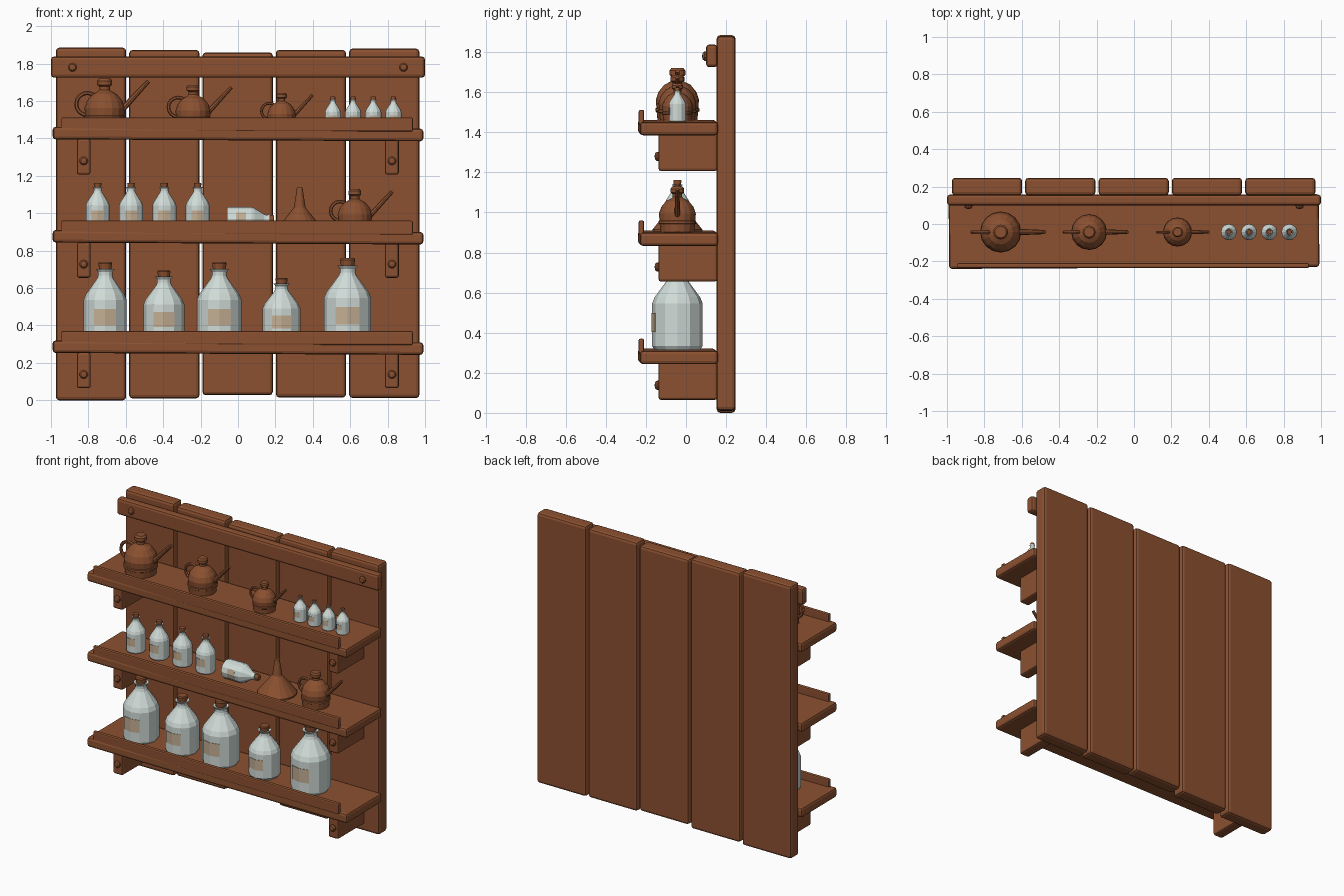
import bpy, bmesh
from math import radians, pi
from mathutils import Matrix, Vector

if "Cube" in bpy.data.objects:
    bpy.data.objects.remove(bpy.data.objects["Cube"])


def material(name, rgb):
    m = bpy.data.materials.new(name)
    m.use_nodes = True
    m.diffuse_color = (*rgb, 1)
    m.node_tree.nodes["Principled BSDF"].inputs["Base Color"].default_value = (*rgb, 1)
    return m


BROWN = material("warm brown", (0.26, 0.082, 0.03))
GLASS = material("pale glass", (0.63, 0.71, 0.68))
PAPER = material("label paper", (0.54, 0.42, 0.29))


def finish(name, bm, mat, loc=(0, 0, 0), rot=(0, 0, 0)):
    bmesh.ops.recalc_face_normals(bm, faces=bm.faces)
    mesh = bpy.data.meshes.new(name)
    bm.to_mesh(mesh)
    bm.free()
    mesh.materials.append(mat)
    obj = bpy.data.objects.new(name, mesh)
    obj.location = loc
    obj.rotation_euler = rot
    bpy.context.collection.objects.link(obj)
    return obj


def box(name, x, y, z, bevel=0.012, rot=(0, 0, 0)):
    """Bevelled board given by its (low, high) range on each axis."""
    bm = bmesh.new()
    bmesh.ops.create_cube(bm, size=1)
    bmesh.ops.scale(bm, vec=[b - a for a, b in (x, y, z)], verts=bm.verts)
    obj = finish(name, bm, BROWN, [(a + b) / 2 for a, b in (x, y, z)], rot)
    mod = obj.modifiers.new("soft edges", "BEVEL")
    mod.width, mod.segments = bevel, 2
    return obj


def lathe(name, profile, r, h, mat, loc, rot=(0, 0, 0), sides=12, start=-90, arc=360):
    """Spin a (radius, height) profile; a partial arc uses a closed profile."""
    bm = bmesh.new()
    verts = [bm.verts.new((p * r, 0, q * h)) for p, q in profile]
    edges = [bm.edges.new(pair) for pair in zip(verts, verts[1:])]
    if arc < 360:
        edges.append(bm.edges.new((verts[-1], verts[0])))
    bmesh.ops.rotate(bm, verts=verts, matrix=Matrix.Rotation(radians(start), 3, "Z"))
    bmesh.ops.spin(bm, geom=verts + edges, axis=(0, 0, 1), cent=(0, 0, 0),
                   angle=radians(arc), steps=sides)
    bmesh.ops.remove_doubles(bm, verts=bm.verts, dist=1e-5)
    if arc < 360:
        bmesh.ops.holes_fill(bm, edges=bm.edges, sides=0)
    return finish(name, bm, mat, loc, rot)


DOME = [(0, 0), (1, 0), (1, 0.4), (0.7, 0.85), (0, 1)]
BOTTLE = [(0, 0), (0.9, 0), (1, 0.04), (1, 0.52), (0.9, 0.59), (0.38, 0.79),
          (0.33, 0.83), (0.33, 0.87), (0.43, 0.91), (0.28, 0.9), (0, 0.9)]
CORK = [(0, 0.86), (0.26, 0.86), (0.32, 0.98), (0.28, 1), (0, 1)]
LABEL = [(0.98, 0.2), (1.025, 0.2), (1.025, 0.41), (0.98, 0.41)]
POT = [(0, 0), (0.9, 0), (0.94, 0.42), (1, 0.46), (1, 0.58), (0.95, 0.62), (0.98, 0.98),
       (0.86, 1.33), (0.6, 1.65), (0.32, 1.8), (0.25, 1.86), (0.25, 2.02),
       (0.36, 2.1), (0.36, 2.3), (0.28, 2.41), (0, 2.41)]
FUNNEL = [(0, 0), (1, 0), (1, 0.04), (0.25, 0.54), (0.12, 1), (0, 1)]
ITEM_Y = -0.043


def bolt(x, y, z, r=0.023):
    lathe("bolt", DOME, r, 0.02, BROWN, (x, y, z), (pi / 2, 0, 0), sides=10)


def bottle(x, z, r, h, rot=(0, 0, 0)):
    loc = (x, ITEM_Y, z)
    lathe("bottle", BOTTLE, r, h, GLASS, loc, rot)
    lathe("cork", CORK, r, h, BROWN, loc, rot)
    lathe("bottle_label", LABEL, r, h, PAPER, loc, rot, sides=2, start=-120, arc=60)


def teapot(x, z, r):
    loc = Vector((x, ITEM_Y, z))
    lathe("pot_body", POT, r, r, BROWN, loc, sides=16)
    # Straight spout
    a, b = Vector((0.75 * r, 0, 0.8 * r)), Vector((2.13 * r, 0, 2.28 * r))
    bm = bmesh.new()
    bmesh.ops.create_cone(bm, cap_ends=True, segments=8, radius1=0.16 * r,
                          radius2=0.1 * r, depth=(b - a).length)
    bmesh.ops.rotate(bm, verts=bm.verts,
                     matrix=(b - a).to_track_quat("Z", "Y").to_matrix())
    finish("pot_spout", bm, BROWN, loc + (a + b) / 2)
    # Ring handle
    bpy.ops.mesh.primitive_torus_add(major_segments=16, minor_segments=6,
                                     major_radius=0.54 * r, minor_radius=0.1 * r,
                                     location=loc + Vector((-0.84 * r, 0, 1.17 * r)),
                                     rotation=(pi / 2, 0, 0))
    handle = bpy.context.object
    handle.name = "pot_handle"
    handle.data.materials.append(BROWN)


# Back planks with uneven ends
ENDS = [(0.0, 1.885), (0.01, 1.873), (0.027, 1.86), (0.015, 1.873), (0.012, 1.88)]
for i, ends in enumerate(ENDS):
    mid = (i - 2) * 0.392 - 0.002
    box("back_plank", (mid - 0.188, mid + 0.188), (0.153, 0.247), ends, 0.018)

# Top rail
box("top_rail", (-1, 1), (0.1, 0.157), (1.725, 1.838), 0.016)
for x in (-0.885, 0.885):
    bolt(x, 0.1, 1.78)

# Shelves, each slightly askew, with a lip and two brackets
tilt = radians(0.3)
for top in (0.315, 0.905, 1.457):
    box("shelf", (-0.99, 0.99), (-0.235, 0.155), (top - 0.067, top), 0.016, (0, tilt, tilt))
    box("shelf_lip", (-0.945, 0.935), (-0.236, -0.209), (top - 0.02, top + 0.055), 0.008)
    for x in (-0.825, 0.823):
        box("shelf_bracket", (x - 0.037, x + 0.037), (-0.137, 0.156), (top - 0.25, top - 0.06))
        bolt(x, -0.137, top - 0.177)

# Bottom shelf: large bottles
for x, r, h in ((-0.71, 0.115, 0.425), (-0.396, 0.109, 0.38), (-0.1, 0.12, 0.425),
                (0.233, 0.101, 0.34), (0.586, 0.126, 0.445)):
    bottle(x, 0.315, r, h)

# Middle shelf: bottle row, fallen bottle, funnel and pot
for i in range(4):
    bottle(-0.75 + i * 0.178, 0.91, 0.064, 0.253)
bottle(-0.06, 0.97, 0.064, 0.253, (0, pi / 2, 0))
lathe("funnel", FUNNEL, 0.125, 0.232, BROWN, (0.33, ITEM_Y, 0.905), sides=16)
teapot(0.625, 0.902, 0.094)

# Top shelf: three pots and small bottles
for x, r in ((-0.713, 0.11), (-0.24, 0.096), (0.233, 0.078)):
    teapot(x, 1.455, r)
for i in range(4):
    bottle(0.507 + i * 0.108, 1.453, 0.043, 0.17)
